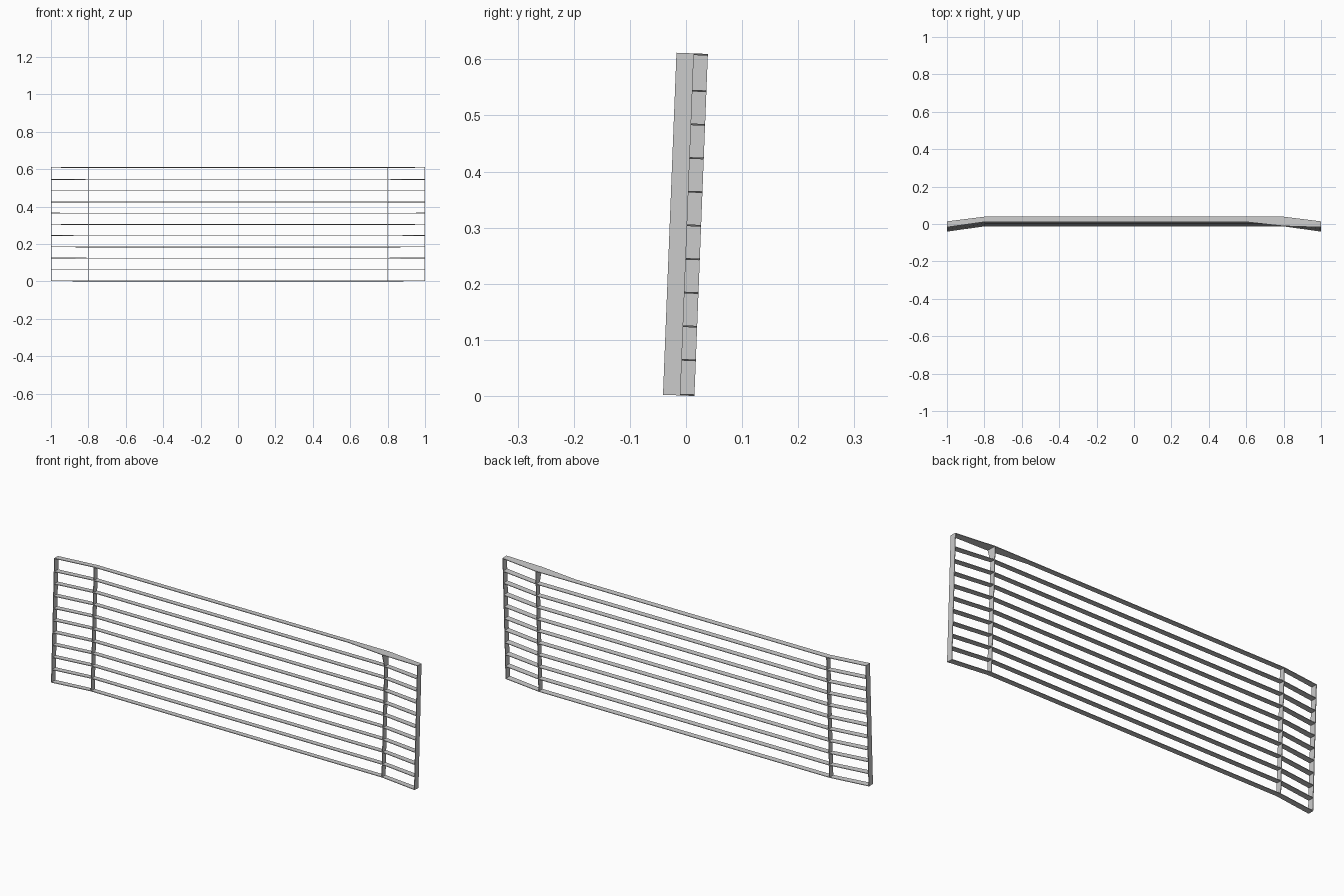
import bpy
from mathutils import Matrix, Vector
from math import atan

if "Cube" in bpy.data.objects:
    bpy.data.objects.remove(bpy.data.objects["Cube"])

DEPTH = 0.028      # front-to-back depth of slats
HEIGHT = 0.610     # height along the leaning plane
END_BACK = 0.003   # back edge at the swept ends
THICK = 0.003      # sheet thickness
FLARE = -0.022     # pulled front corner at the upper right bend
LEAN = Matrix.Translation((0, -0.013, 0.0011)) @ Matrix.Rotation(-atan(0.024 / 0.61), 4, 'X')


def ribbon(name, pairs, offset):
    """Thin plate joining a row of front/back point pairs, leaned backwards."""
    verts = [LEAN @ Vector(p) for pair in pairs for p in pair]
    faces = [(2 * i, 2 * i + 2, 2 * i + 3, 2 * i + 1) for i in range(len(pairs) - 1)]
    mesh = bpy.data.meshes.new(name)
    mesh.from_pydata(verts, [], faces)
    mesh.update()
    obj = bpy.data.objects.new(name, mesh)
    bpy.context.collection.objects.link(obj)
    solid = obj.modifiers.new("thickness", 'SOLIDIFY')
    solid.thickness = THICK
    solid.offset = offset
    return obj


def slat(name, h, stations, offset=0):
    return ribbon(name, [((x, f, h), (x, b, h)) for x, f, b in stations], offset)


def post(name, x, levels, offset=0):
    return ribbon(name, [((x, f, h), (x, b, h)) for h, f, b in levels], offset)


# Slats: straight centre, ends swept forward
left = [(-1, -DEPTH, END_BACK), (-0.8, 0, DEPTH)]
right = [(0.8, 0, DEPTH), (1, -DEPTH, END_BACK)]
slat("bottom_rail", 0, left + right, 1)
for k in range(1, 10):
    slat(f"slat_{k}", 0.0035 + 0.06 * k, left + right)

# Top rail, wider around the right-hand bend
slat("top_rail", HEIGHT,
     left + [(0.6, 0, DEPTH), (0.8, FLARE, DEPTH), (1, -DEPTH, END_BACK)], -1)

# End plates and inner posts
for side, s in (("left", -1), ("right", 1)):
    post(f"{side}_end_plate", s, [(0, -DEPTH, END_BACK), (HEIGHT, -DEPTH, END_BACK)], s)
    top_front = FLARE if s > 0 else 0
    post(f"{side}_post", 0.8 * s,
         [(0, 0, DEPTH), (0.543, 0, DEPTH), (HEIGHT, top_front, DEPTH)])
